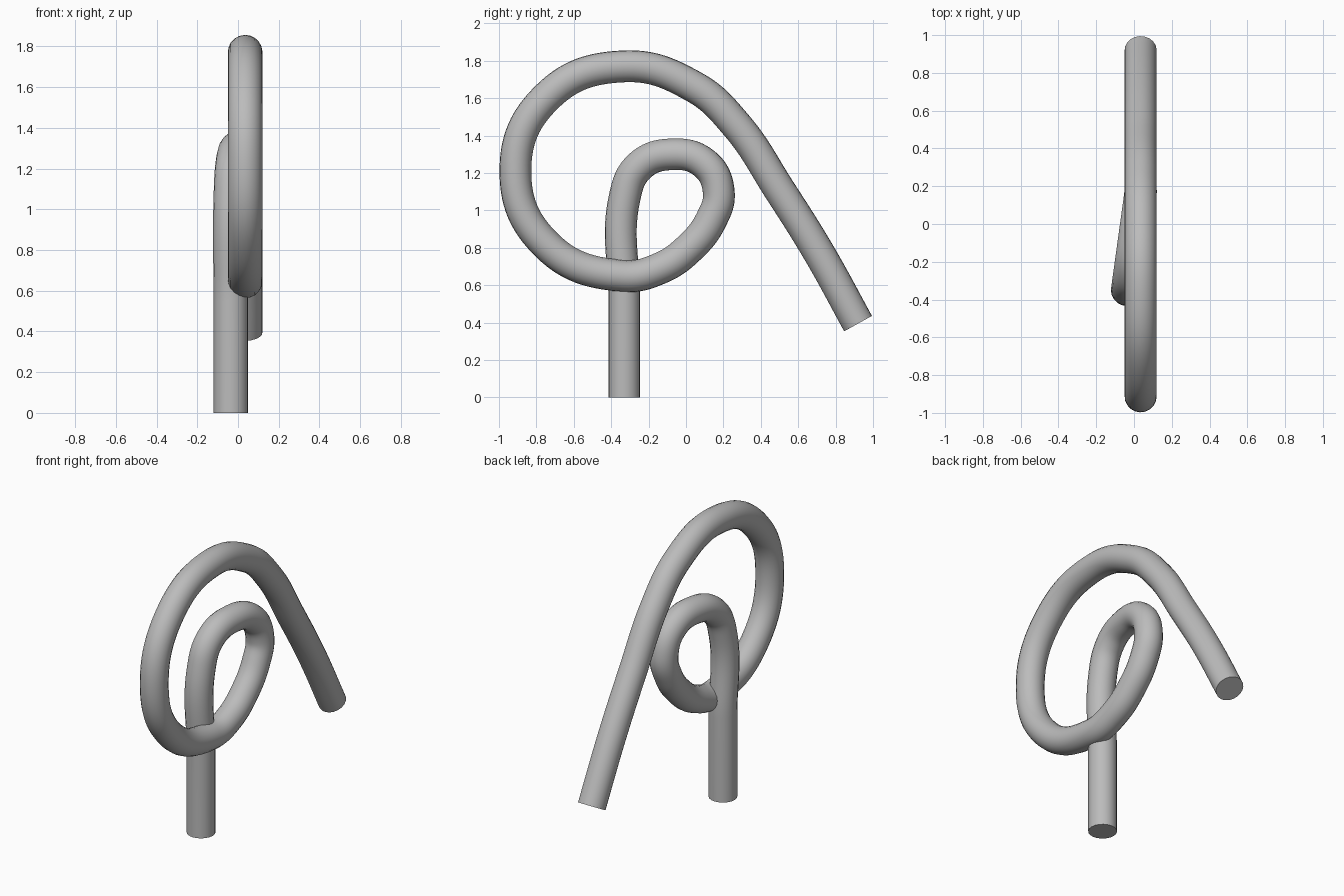
import bpy
import math

cube = bpy.data.objects.get("Cube")
if cube:
    bpy.data.objects.remove(cube)

RADIUS = 0.085
POST_X, LOOP_X = -0.035, 0.035

grey = bpy.data.materials.new("plain grey")
grey.use_nodes = True
grey.diffuse_color = (0.5, 0.5, 0.5, 1)
grey.node_tree.nodes["Principled BSDF"].inputs["Base Color"].default_value = (0.5, 0.5, 0.5, 1)

# Centre line in the side plane (y, z): post, small hook, big loop, leg
post = [(-0.33, 0), (-0.33, 0.55), (-0.33, 1.06)]
hook = [(-0.25, 1.235), (-0.08, 1.30), (0.10, 1.25), (0.175, 1.10)]
sweep = [(0.135, 0.95), (0.02, 0.80), (-0.14, 0.69)]
loop = [(-0.34 + 0.572 * math.cos(math.radians(a)),
         1.21 + 0.56 * math.sin(math.radians(a)))
        for a in range(270, 89, -45)]
leg = [(0.045, 1.66), (0.27, 1.455), (0.50, 1.11), (0.71, 0.775), (0.92, 0.395)]


def side_offset(i, y):
    """The hook slides sideways so the loop passes beside the post."""
    if i < len(post):
        return POST_X
    if i < len(post) + len(hook):
        return POST_X + (LOOP_X - POST_X) * (y + 0.33) / 0.505
    return LOOP_X


path = post + hook + sweep + loop + leg
curve = bpy.data.curves.new("bent_rod", "CURVE")
curve.dimensions = "3D"
curve.resolution_u = 14
curve.bevel_depth = RADIUS
curve.bevel_resolution = 8
curve.use_fill_caps = True
spline = curve.splines.new("BEZIER")
spline.bezier_points.add(len(path) - 1)
for i, (p, (y, z)) in enumerate(zip(spline.bezier_points, path)):
    p.co = (side_offset(i, y), y, z)
    p.handle_left_type = p.handle_right_type = "AUTO"
# Keep the post and the free end straight
for p in (spline.bezier_points[0], spline.bezier_points[1], spline.bezier_points[-1]):
    p.handle_left_type = p.handle_right_type = "VECTOR"

rod = bpy.data.objects.new("bent_rod", curve)
bpy.context.collection.objects.link(rod)
bpy.ops.object.select_all(action="DESELECT")
rod.select_set(True)
bpy.context.view_layer.objects.active = rod
bpy.ops.object.convert(target="MESH")
rod = bpy.context.object
rod.name = "bent_rod"
rod.data.materials.clear()
rod.data.materials.append(grey)
bpy.ops.object.shade_smooth_by_angle(angle=math.radians(40))
